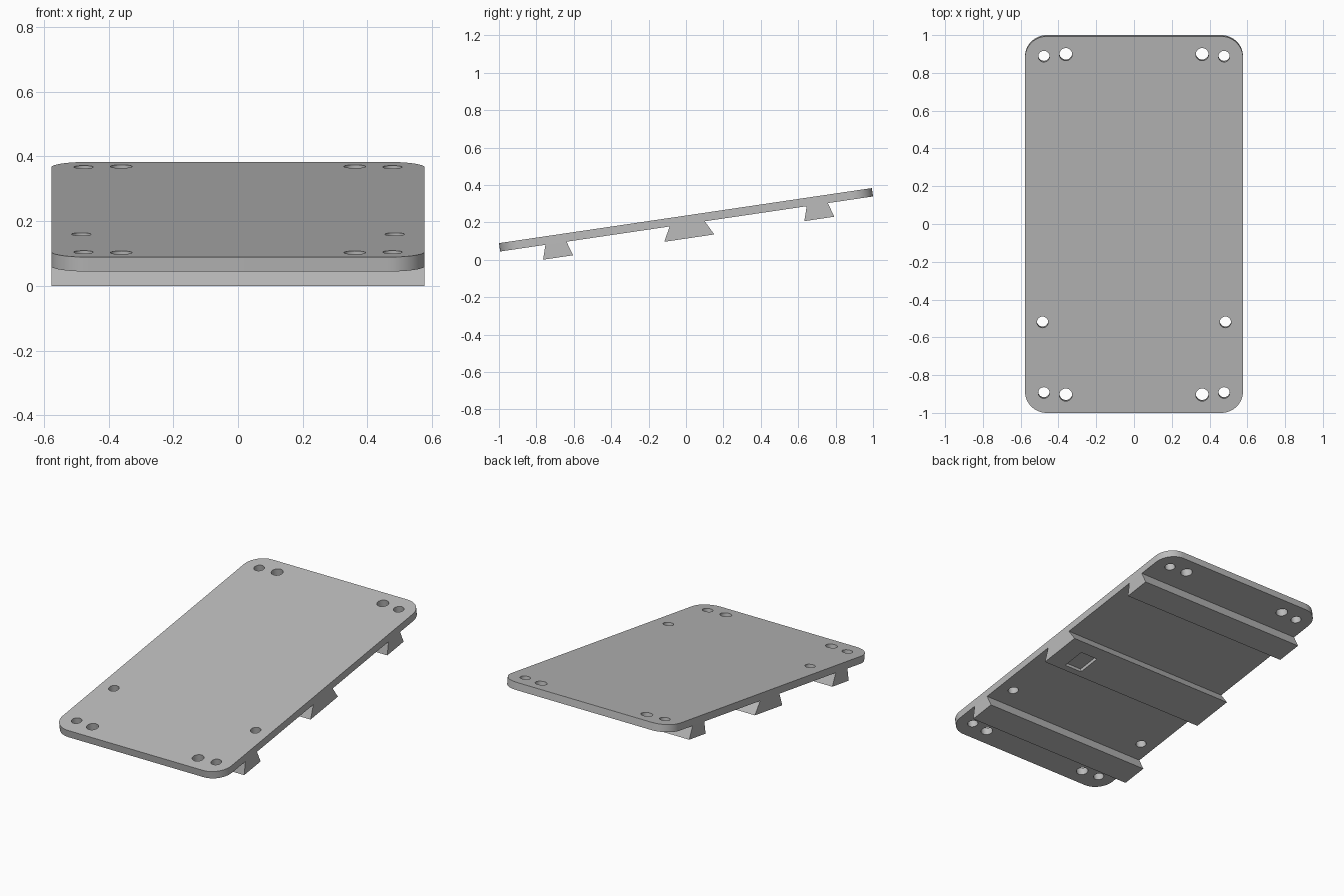
import bpy, bmesh
from math import radians, sin, cos, pi

cube = bpy.data.objects.get("Cube")
if cube:
    bpy.data.objects.remove(cube)

WIDTH, LENGTH, THICK = 1.154, 2.015, 0.045
CORNER = 0.115
RAIL_BOTTOM = -0.0995
TILT = radians(8.4)
CENTRE_Z = 0.2135

grey = bpy.data.materials.new("plain grey")
grey.use_nodes = True
colour = (0.5, 0.5, 0.5, 1)
grey.diffuse_color = colour
grey.node_tree.nodes["Principled BSDF"].inputs["Base Color"].default_value = colour


def prism(name, points, offset):
    """Extrude a closed outline of 3D points along an offset."""
    bm = bmesh.new()
    face = bm.faces.new([bm.verts.new(p) for p in points])
    grown = bmesh.ops.extrude_face_region(bm, geom=[face])["geom"]
    bmesh.ops.translate(bm, vec=offset, verts=[v for v in grown if isinstance(v, bmesh.types.BMVert)])
    bmesh.ops.recalc_face_normals(bm, faces=bm.faces)
    mesh = bpy.data.meshes.new(name)
    bm.to_mesh(mesh)
    bm.free()
    mesh.materials.append(grey)
    obj = bpy.data.objects.new(name, mesh)
    bpy.context.collection.objects.link(obj)
    return obj


def activate(obj):
    bpy.ops.object.select_all(action="DESELECT")
    obj.select_set(True)
    bpy.context.view_layer.objects.active = obj


def cut(obj, cutter):
    cutter.hide_render = True
    mod = obj.modifiers.new("cut", "BOOLEAN")
    mod.operation, mod.solver, mod.object = "DIFFERENCE", "EXACT", cutter
    activate(obj)
    bpy.ops.object.modifier_apply(modifier=mod.name)
    bpy.data.objects.remove(cutter)


def circle(x, y, z, radius, steps=32):
    return [(x + radius * cos(2 * pi * i / steps), y + radius * sin(2 * pi * i / steps), z)
            for i in range(steps)]


# Plate with rounded corners
outline = []
for quarter, (sx, sy) in enumerate([(1, 1), (-1, 1), (-1, -1), (1, -1)]):
    cx, cy = sx * (WIDTH / 2 - CORNER), sy * (LENGTH / 2 - CORNER)
    for i in range(13):
        a = (quarter + i / 12) * pi / 2
        outline.append((cx + CORNER * cos(a), cy + CORNER * sin(a), -THICK / 2))
plate = prism("plate", outline, (0, 0, THICK))

# Screw holes, mirrored left and right
holes = [(0.477, 0.90, 0.030), (0.477, -0.90, 0.030),
         (0.361, 0.911, 0.034), (0.361, -0.911, 0.034),
         (0.484, -0.522, 0.030)]
for x, y, radius in holes:
    for side in (-1, 1):
        cut(plate, prism("hole_cutter", circle(side * x, y, -0.1, radius), (0, 0, 0.2)))

# Dovetail rails across the underside
parts = [plate]
for name, y, half_top, half_bottom in [("front_rail", -0.706, 0.057, 0.081),
                                       ("middle_rail", 0.003, 0.095, 0.135),
                                       ("back_rail", 0.706, 0.057, 0.081)]:
    x, top = -WIDTH / 2, -THICK / 2
    section = [(x, y - half_top, top), (x, y - half_bottom, RAIL_BOTTOM),
               (x, y + half_bottom, RAIL_BOTTOM), (x, y + half_top, top)]
    parts.append(prism(name, section, (WIDTH, 0, 0)))

# Shallow rectangular pocket under the middle rail
low = RAIL_BOTTOM - 0.02
pocket = [(0.337, -0.093, low), (0.455, -0.093, low), (0.455, 0.053, low), (0.337, 0.053, low)]
cut(parts[2], prism("pocket_cutter", pocket, (0, 0, 0.04)))

# Shade and tilt everything together
for obj in parts:
    activate(obj)
    bpy.ops.object.shade_smooth_by_angle(angle=radians(30))
    obj.rotation_euler.x = TILT
    obj.location.z = CENTRE_Z
